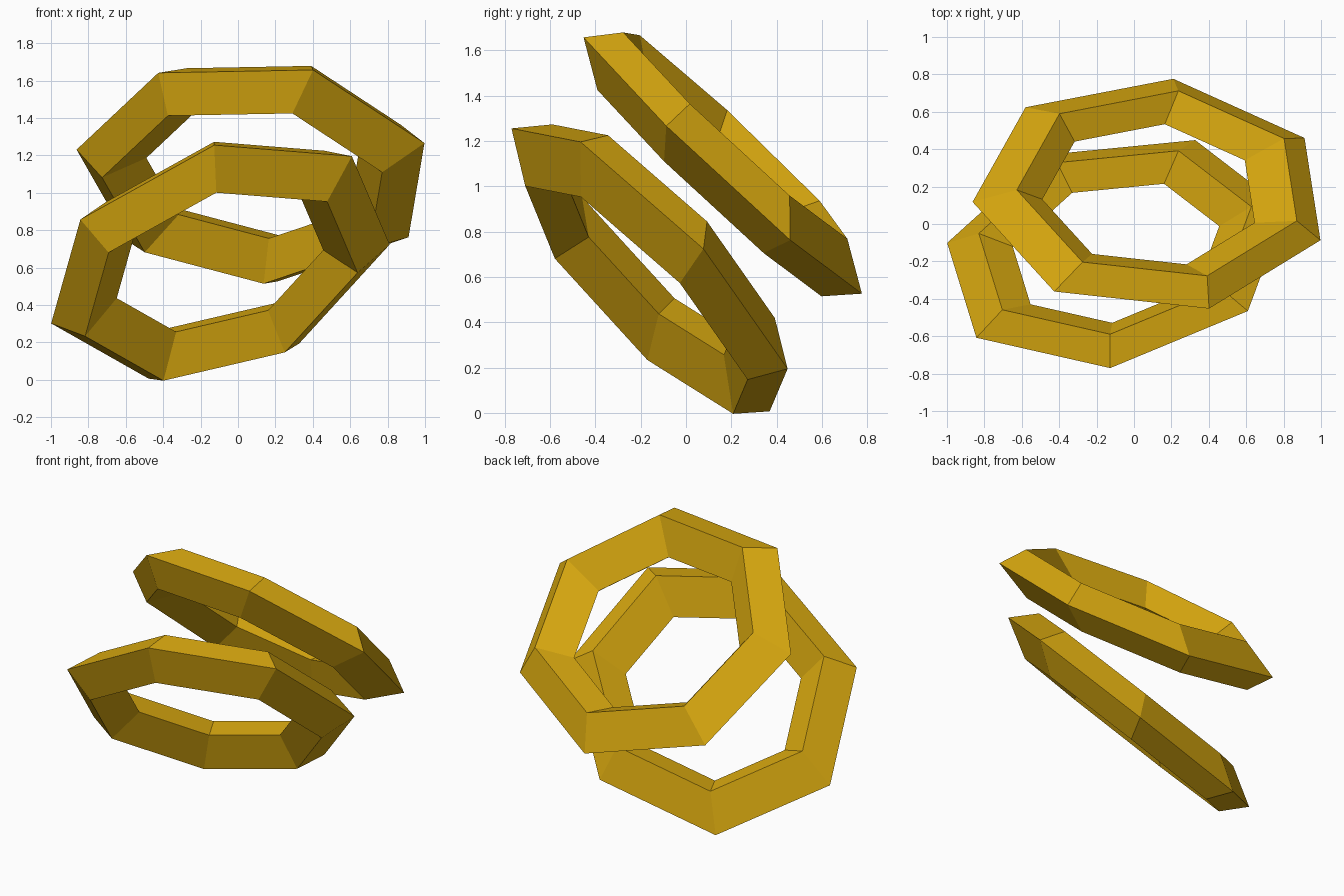
import bpy, bmesh, math
from mathutils import Vector

if "Cube" in bpy.data.objects:
    bpy.data.objects.remove(bpy.data.objects["Cube"])

SIDES = 7          # segments around each ring
INNER, MID = 0.61, 0.805   # inner and middle radius relative to the outer edge

gold = bpy.data.materials.new("gold")
gold.diffuse_color = (0.70, 0.40, 0.005, 1)
gold.use_nodes = True
gold.node_tree.nodes["Principled BSDF"].inputs["Base Color"].default_value = gold.diffuse_color


def ring(name, centre, u, v, w):
    """Seven-sided ring with a four-sided section, u and v span its plane, w is half its height."""
    c, u, v, w = map(Vector, (centre, u, v, w))
    section = [(1, 0), (MID, 1), (INNER, 0), (MID, -1)]
    bm = bmesh.new()
    loops = []
    for i in range(SIDES):
        a = math.tau * i / SIDES
        spoke = u * math.cos(a) + v * math.sin(a)
        loops.append([bm.verts.new(c + spoke * k + w * h) for k, h in section])
    for i in range(SIDES):
        p, q = loops[i], loops[(i + 1) % SIDES]
        for j in range(4):
            k = (j + 1) % 4
            bm.faces.new((p[j], q[j], q[k], p[k]))
    bmesh.ops.recalc_face_normals(bm, faces=bm.faces)
    mesh = bpy.data.meshes.new(name)
    bm.to_mesh(mesh)
    bm.free()
    mesh.materials.append(gold)
    obj = bpy.data.objects.new(name, mesh)
    bpy.context.collection.objects.link(obj)


# lower ring, tilted towards the front left
ring("lower_ring", (-0.10, -0.15, 0.648), (-0.899, 0.049, -0.346),
     (-0.233, -0.625, 0.544), (-0.006, 0.06, 0.136))
# upper ring, behind and to the right
ring("upper_ring", (0.093, 0.154, 1.117), (-0.956, -0.036, 0.114),
     (0.098, -0.63, 0.58), (0.05, 0.057, 0.127))
